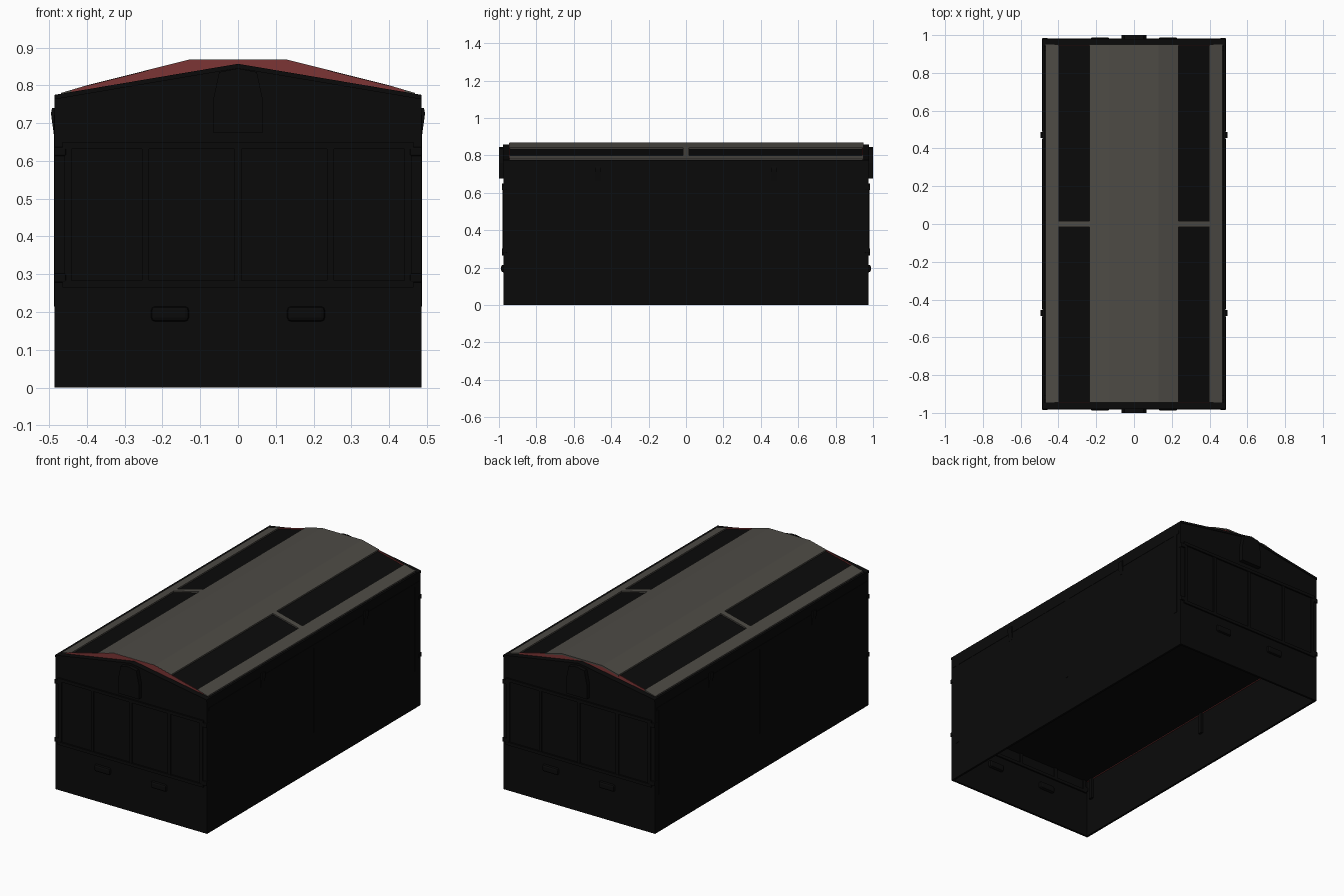
import bpy, bmesh

if "Cube" in bpy.data.objects:
    bpy.data.objects.remove(bpy.data.objects["Cube"])

def material(name, rgb):
    m = bpy.data.materials.new(name)
    m.diffuse_color = (*rgb, 1)
    m.use_nodes = True
    m.node_tree.nodes["Principled BSDF"].inputs["Base Color"].default_value = m.diffuse_color
    return m

BLACK = material("black_paint", (0.003, 0.003, 0.003))
ROOF = material("roof_grey", (0.075, 0.07, 0.06))
RED = material("red_lining", (0.2, 0.035, 0.035))

def finish(name, bm, mat):
    bmesh.ops.recalc_face_normals(bm, faces=bm.faces)
    me = bpy.data.meshes.new(name)
    bm.to_mesh(me)
    bm.free()
    ob = bpy.data.objects.new(name, me)
    bpy.context.collection.objects.link(ob)
    me.materials.append(mat)
    return ob

def box(name, x0, x1, y0, y1, z0, z1, mat=BLACK, bevel=0.0):
    bm = bmesh.new()
    bmesh.ops.create_cube(bm, size=1)
    for v in bm.verts:
        v.co = (x0 + (v.co.x + .5) * (x1 - x0), y0 + (v.co.y + .5) * (y1 - y0),
                z0 + (v.co.z + .5) * (z1 - z0))
    ob = finish(name, bm, mat)
    if bevel:
        b = ob.modifiers.new("bevel", 'BEVEL')
        b.width, b.segments = bevel, 2
    return ob

def prism(name, pts, y0, y1, mat=BLACK):
    """Extrude an (x, z) outline along y."""
    bm = bmesh.new()
    f = bm.faces.new([bm.verts.new((x, y0, z)) for x, z in pts])
    r = bmesh.ops.extrude_face_region(bm, geom=[f])
    bmesh.ops.translate(bm, vec=(0, y1 - y0, 0),
                        verts=[g for g in r["geom"] if isinstance(g, bmesh.types.BMVert)])
    return finish(name, bm, mat)

def sided(s, a, b):
    return (a, b) if s > 0 else (-b, -a)

W, L, WALL = 0.485, 0.975, 0.775

# Side walls, open underneath, and the raised floor
for s in (-1, 1):
    box("side_wall", *sided(s, W - 0.012, W), -L, L, 0, WALL)
    box("floor_edge_trim", *sided(s, W - 0.016, W - 0.011), -L + 0.02, L - 0.02,
        0.337, 0.345, RED)
box("floor", -W + 0.01, W - 0.01, -L + 0.01, L - 0.01, 0.34, 0.348)

# Roof: flat crown and sloping flanks
def roof_z(x):
    x = abs(x)
    if x <= 0.13:
        return 0.868
    if x <= 0.40:
        return 0.868 - (x - 0.13) * 0.068 / 0.27
    return 0.80 - (x - 0.40) * 0.025 / 0.085

def roof_strip(name, xs, y0, y1, mat=ROOF, sink=0.0, t=0.008):
    pts = [(x, roof_z(x) - sink) for x in xs] + [(x, roof_z(x) - sink - t) for x in reversed(xs)]
    prism(name, pts, y0, y1, mat)

roof_strip("roof_crown", [-0.235, -0.13, 0.13, 0.235], -0.945, 0.95)
for s in (-1, 1):
    roof_strip("roof_eave", [s * 0.40, s * 0.468], -0.945, 0.95)
    roof_strip("roof_crossbar", [s * 0.235, s * 0.40], -0.017, 0.017)
    # Dark skylight panes set just below the roof surface
    for y0, y1 in ((-0.942, -0.015), (0.015, 0.942)):
        roof_strip("skylight_pane", [s * 0.23, s * 0.405], y0, y1, BLACK, 0.008, 0.005)

for e in (-1, 1):
    # End wall with low gable, and red plate closing the roof behind it
    prism("end_wall", [(-W, 0), (W, 0), (W, WALL), (0, 0.857), (-W, WALL)],
          *sided(e, L - 0.012, L))
    prism("gable_coping", [(-W, WALL - 0.012), (0, 0.845), (W, WALL - 0.012),
                           (W, WALL), (0, 0.857), (-W, WALL)], *sided(e, L - 0.03, L + 0.004))
    xs = [-0.44, -0.40, -0.13, 0.13, 0.40, 0.44]
    prism("roof_end_plate", [(x, roof_z(x) - 0.001) for x in xs] + [(0.44, 0.77), (-0.44, 0.77)],
          *sided(e, 0.942, 0.946), RED)
    # Centre lamp housing on the gable
    prism("gable_housing", [(-0.066, 0.675), (0.066, 0.675), (0.066, 0.76), (0.05, 0.835),
                            (0.0, 0.845), (-0.05, 0.835), (-0.066, 0.76)],
          *sided(e, L - 0.01, 1.0))
    # Panel frame on the end wall
    for z in (0.265, 0.632):
        box("end_rail", -0.465, 0.465, *sided(e, L - 0.02, L + 0.008), z, z + 0.018)
    for x in (-0.45, -0.245, 0, 0.245, 0.45):
        box("end_post", x - 0.009, x + 0.009, *sided(e, L - 0.02, L + 0.006), 0.28, 0.635)
    for s in (-1, 1):
        for z in (0.29, 0.625):
            box("corner_hinge", *sided(s, 0.455, 0.487), *sided(e, L - 0.02, L + 0.009),
                z - 0.012, z + 0.012, bevel=0.004)
        # Rounded bumper pads
        box("bumper_pad", *sided(s, 0.13, 0.23), *sided(e, L - 0.03, 0.988),
            0.175, 0.215, bevel=0.01)

for s in (-1, 1):
    # Side posts, cornice strips and wedge brackets
    for y in (-0.92, 0.01, 0.93):
        box("side_post", *sided(s, W - 0.025, W + 0.002), y - 0.012, y + 0.012, 0.215, 0.71)
    for y0, y1 in ((-0.96, -0.49), (-0.45, 0.45), (0.49, 0.96)):
        box("side_cornice", *sided(s, W - 0.01, W + 0.002), y0, y1, 0.703, 0.722)
    for y in (-0.47, 0.47):
        prism("side_bracket", [(s * 0.48, 0.66), (s * 0.486, 0.66), (s * 0.495, 0.725),
                               (s * 0.492, 0.74), (s * 0.48, 0.74)], y - 0.016, y + 0.016)
